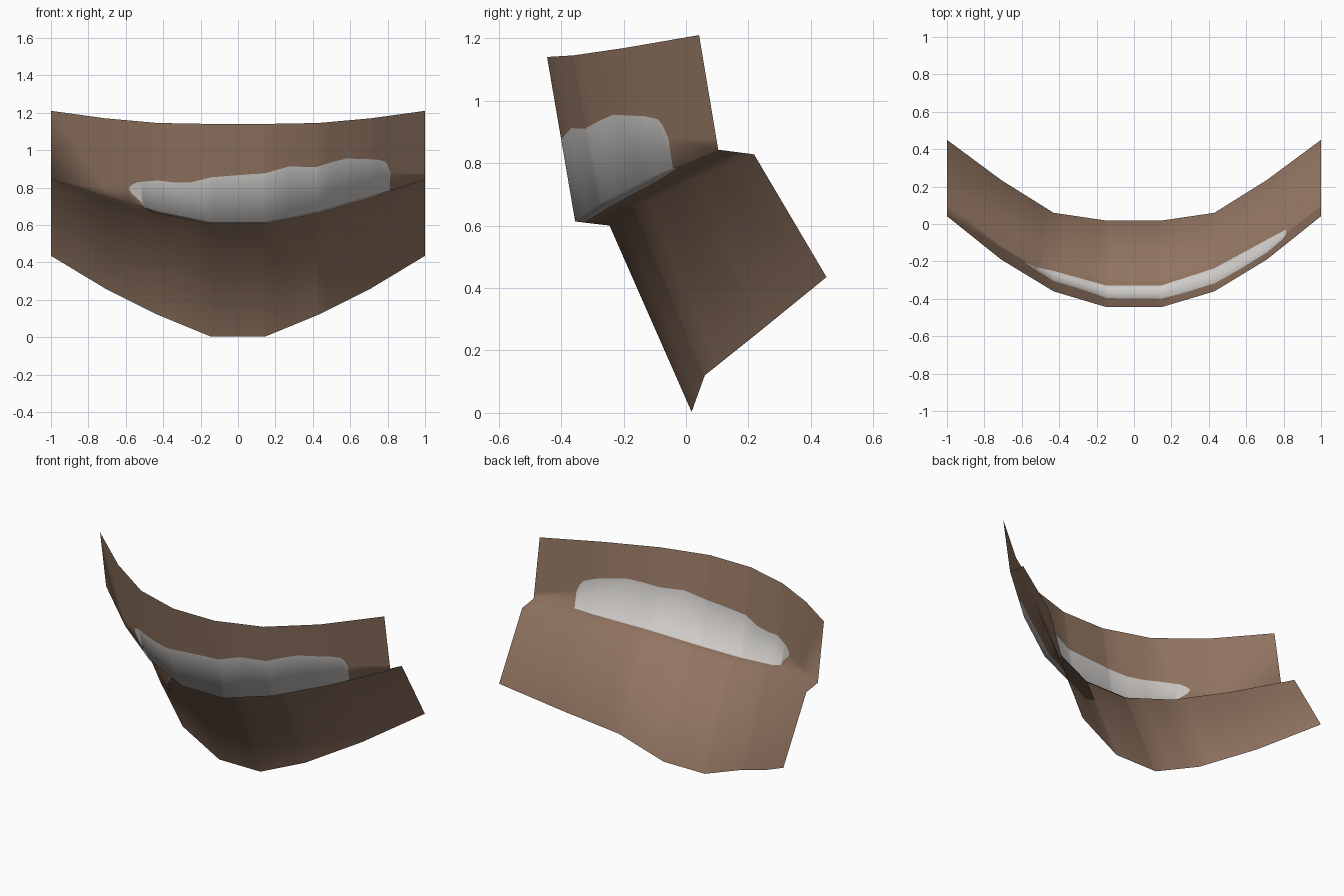
import bpy

if "Cube" in bpy.data.objects:
    bpy.data.objects.remove(bpy.data.objects["Cube"])


def lerp_table(table, x):
    """Piecewise linear lookup, clamped at both ends."""
    if x <= table[0][0]:
        return table[0][1]
    for (x0, v0), (x1, v1) in zip(table, table[1:]):
        if x <= x1:
            return v0 + (v1 - v0) * (x - x0) / (x1 - x0)
    return table[-1][1]


def mix(p, q, t):
    return tuple(a + (b - a) * t for a, b in zip(p, q))


def material(name, color):
    m = bpy.data.materials.new(name)
    m.diffuse_color = (*color, 1)
    m.use_nodes = True
    m.node_tree.nodes["Principled BSDF"].inputs["Base Color"].default_value = m.diffuse_color
    return m


# Half stations of the curved plate (mirrored in x) and its four (y, z) rails
STATIONS = [0.145, 0.43, 0.71, 1.0]
TOP = [(-0.445, 1.14), (-0.36, 1.145), (-0.19, 1.17), (0.042, 1.21)]
LIP_FRONT = [(-0.355, 0.613), (-0.275, 0.672), (-0.12, 0.753), (0.103, 0.843)]
LIP_BACK = [(-0.245, 0.60), (-0.165, 0.657), (0.0, 0.738), (0.218, 0.828)]
BOTTOM = [(0.018, 0.003), (0.06, 0.12), (0.235, 0.26), (0.45, 0.435)]


def rail(points, x):
    return tuple(lerp_table([(s, p[i]) for s, p in zip(STATIONS, points)], abs(x))
                 for i in (0, 1))


# Ragged grey patch: upper edge height, lower edge height, reach onto the lip
PATCH_TOP = [(-0.585, 0.795), (-0.57, 0.813), (-0.54, 0.828), (-0.43, 0.838),
             (-0.35, 0.828), (-0.25, 0.828), (-0.14, 0.855), (0.05, 0.87),
             (0.14, 0.875), (0.27, 0.912), (0.42, 0.91), (0.50, 0.935),
             (0.58, 0.955), (0.74, 0.95), (0.785, 0.94), (0.80, 0.92), (0.812, 0.88)]
PATCH_LOW = [(-0.585, 0.795), (-0.57, 0.77), (-0.52, 0.725), (-0.49, 0.0)]
LIP_REACH = [(-0.50, 0.0), (-0.43, 0.22), (0.145, 0.24), (0.43, 0.35),
             (0.71, 0.3), (0.812, 0.1)]
X0, X1 = -0.585, 0.812

xs = sorted({s * k for s in STATIONS for k in (-1, 1)}
            | {x for x, _ in PATCH_TOP} | {-0.52, -0.49, -0.50})

# Plate columns: seven points each, from the top edge to the bottom edge
verts, faces, mats = [], [], []
for x in xs:
    top, front, back, low = (rail(r, x) for r in (TOP, LIP_FRONT, LIP_BACK, BOTTOM))

    def at_height(z):
        return mix(top, front, min(1, max(0, (top[1] - z) / (top[1] - front[1]))))

    profile = [top, at_height(lerp_table(PATCH_TOP, x)), at_height(lerp_table(PATCH_LOW, x)),
               front, mix(front, back, lerp_table(LIP_REACH, x)), back, low]
    verts += [(x, y, z) for y, z in profile]

for c in range(len(xs) - 1):
    painted = X0 - 1e-6 <= xs[c] and xs[c + 1] <= X1 + 1e-6
    for r in range(6):
        a = c * 7 + r
        faces.append((a, a + 1, a + 8, a + 7))
        mats.append(1 if painted and r in (1, 3) else 0)

mesh = bpy.data.meshes.new("curved_plate")
mesh.from_pydata(verts, [], faces)
mesh.materials.append(material("brown", (0.29, 0.18, 0.122)))
mesh.materials.append(material("pale grey", (0.62, 0.60, 0.58)))
mesh.polygons.foreach_set("material_index", mats)

# Merge the points that coincide where the patch has no width
import bmesh
bm = bmesh.new()
bm.from_mesh(mesh)
bmesh.ops.remove_doubles(bm, verts=bm.verts, dist=0.0005)
for f in bm.faces:
    f.smooth = True
bm.to_mesh(mesh)
bm.free()

plate = bpy.data.objects.new("curved_plate", mesh)
bpy.context.collection.objects.link(plate)
